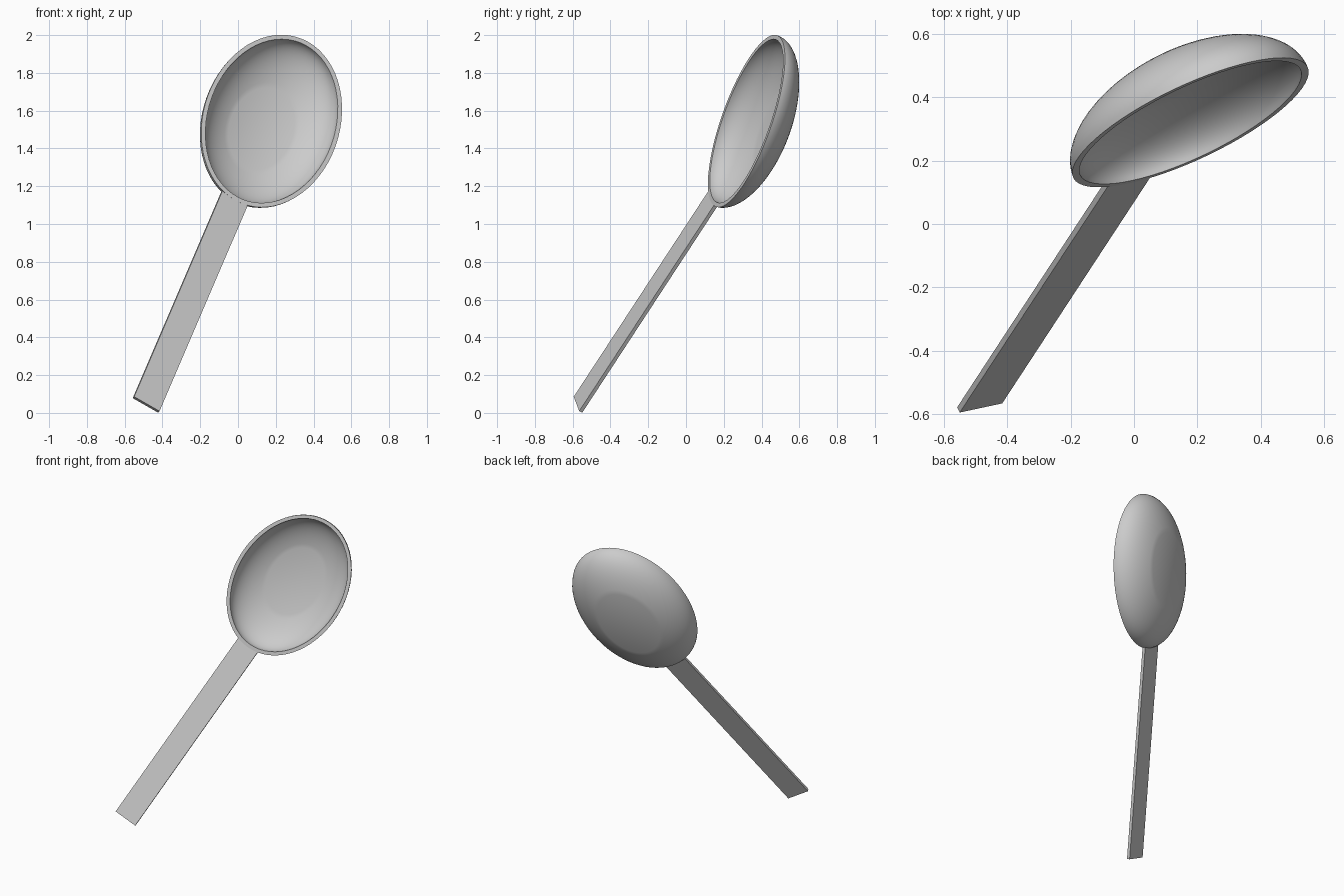
import bpy, bmesh
from math import sin, cos, pi, radians
from mathutils import Matrix, Vector

if "Cube" in bpy.data.objects:
    bpy.data.objects.remove(bpy.data.objects["Cube"])


def frame(along, normal, origin):
    """Placement with Y along the spoon and Z out of its back."""
    y = Vector(along).normalized()
    z = Vector(normal)
    z = (z - y * z.dot(y)).normalized()
    x = y.cross(z)
    m = Matrix((x, y, z)).transposed().to_4x4()
    m.translation = origin
    return m


def finish(bm, name, placement):
    bmesh.ops.recalc_face_normals(bm, faces=bm.faces)
    mesh = bpy.data.meshes.new(name)
    bm.to_mesh(mesh)
    bm.free()
    mesh.transform(placement)
    obj = bpy.data.objects.new(name, mesh)
    bpy.context.collection.objects.link(obj)
    return obj


# Handle: flat straight bar, front face on local z = 0
LENGTH, WIDTH, THICK = 1.385, 0.157, 0.02
bm = bmesh.new()
bmesh.ops.create_cube(bm, size=1)
bmesh.ops.scale(bm, vec=(WIDTH, LENGTH, THICK), verts=bm.verts)
bmesh.ops.translate(bm, vec=(0, LENGTH / 2, THICK / 2), verts=bm.verts)
finish(bm, "handle", frame((0.338, 0.516, 0.788), (-0.396, 0.837, -0.379),
                           (-0.4825, -0.58, 0.0475)))

# Bowl: oval half shell with a flattened bottom
SEGMENTS, ROWS, WALL = 64, 14, 0.024
HALF_W, HALF_L, DEPTH = 0.373, 0.50, 0.211
bm = bmesh.new()


def shell(inset):
    rings = []
    for i in range(ROWS + 1):
        t = radians(60) * i / ROWS
        rings.append([bm.verts.new(((HALF_W - inset) * cos(t) * cos(2 * pi * k / SEGMENTS),
                                    (HALF_L - inset) * cos(t) * sin(2 * pi * k / SEGMENTS),
                                    DEPTH * sin(t) * (1 - inset / (DEPTH * sin(radians(60))))))
                      for k in range(SEGMENTS)])
    for lower, upper in zip(rings, rings[1:]):
        bridge(lower, upper)
    bm.faces.new(rings[-1])
    return rings[0]


def bridge(a, b):
    for k in range(SEGMENTS):
        n = (k + 1) % SEGMENTS
        bm.faces.new((a[k], a[n], b[n], b[k]))


bridge(shell(0), shell(WALL))
bowl = finish(bm, "bowl", frame((0.382, 0.383, 0.841), (-0.342, 0.904, -0.256),
                                (0.178, 0.32, 1.545)))

# Smooth bowl with a crisp rim
bpy.ops.object.select_all(action='DESELECT')
bowl.select_set(True)
bpy.context.view_layer.objects.active = bowl
bpy.ops.object.shade_smooth_by_angle(angle=radians(35))
